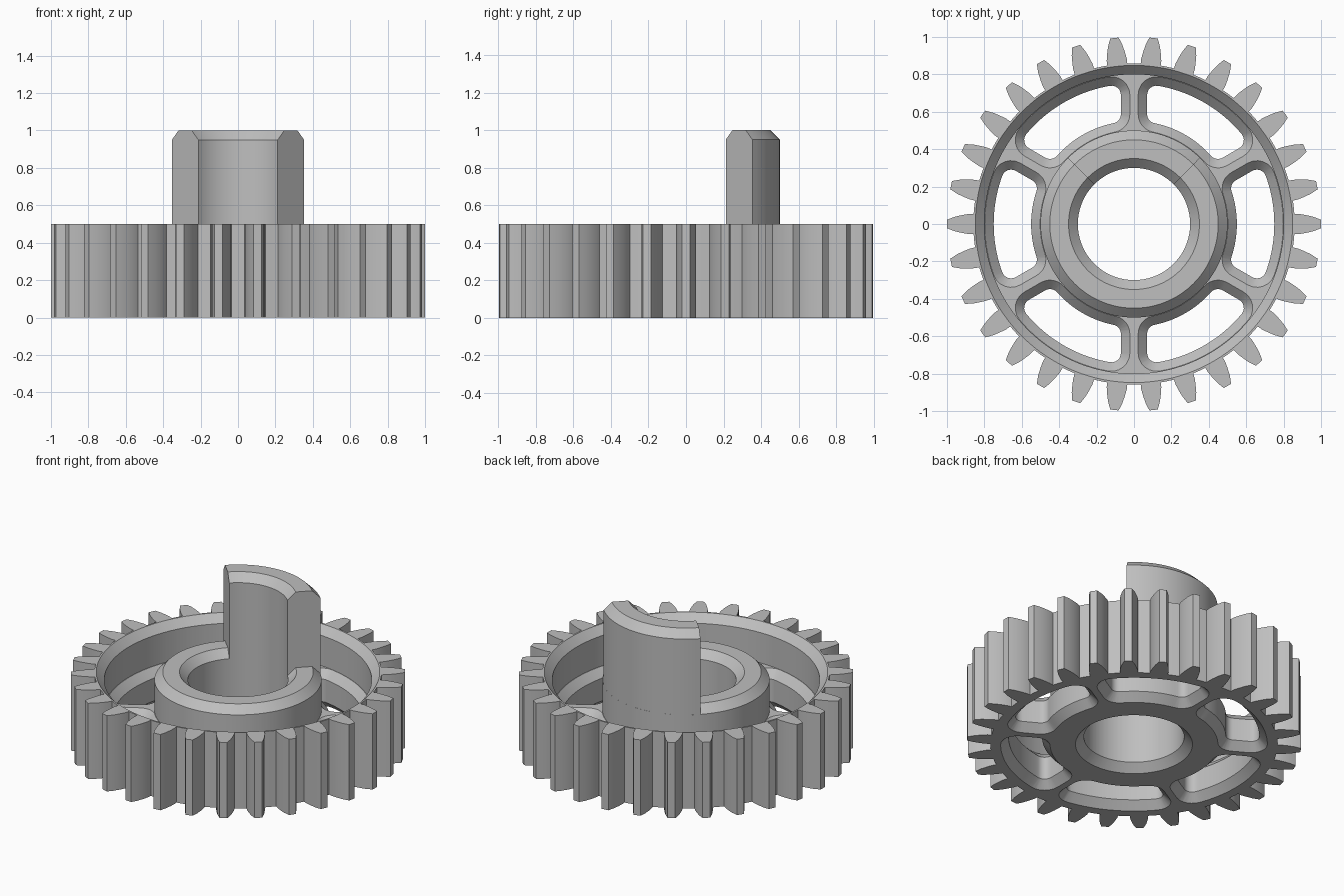
import bpy, bmesh
from math import sin, cos, pi, radians, sqrt, atan2

if "Cube" in bpy.data.objects:
    bpy.data.objects.remove(bpy.data.objects["Cube"])

grey = bpy.data.materials.new("plain_grey")
grey.use_nodes = True
grey.diffuse_color = (0.52, 0.52, 0.52, 1)
grey.node_tree.nodes["Principled BSDF"].inputs["Base Color"].default_value = grey.diffuse_color

TEETH, SPOKES = 30, 6
CHAMFER, WEB_TOP, GEAR_TOP = 0.05, 0.25, 0.5


def polar(r, a, z):
    return (r * cos(a), r * sin(a), z)


def loft(name, rings, around=True, along=False, caps=False):
    """Skin a list of equal-length point rings."""
    bm = bmesh.new()
    rows = [[bm.verts.new(p) for p in ring] for ring in rings]
    n, m = len(rows[0]), len(rows)
    for i in range(m if along else m - 1):
        a, b = rows[i], rows[(i + 1) % m]
        for j in range(n if around else n - 1):
            k = (j + 1) % n
            bm.faces.new((a[j], a[k], b[k], b[j]))
    if caps:
        bm.faces.new(rows[0])
        bm.faces.new(rows[-1])
    bmesh.ops.recalc_face_normals(bm, faces=bm.faces)
    mesh = bpy.data.meshes.new(name)
    bm.to_mesh(mesh)
    bm.free()
    mesh.materials.append(grey)
    obj = bpy.data.objects.new(name, mesh)
    bpy.context.collection.objects.link(obj)
    return obj


def activate(obj):
    bpy.ops.object.select_all(action='DESELECT')
    obj.select_set(True)
    bpy.context.view_layer.objects.active = obj


# Toothed outline: (radius, half angle) down one curved flank, mirrored per tooth
flank = [(0.859, 0.063), (0.885, 0.061), (0.92, 0.052), (0.96, 0.04), (1.0, 0.0225)]
tooth = [(r, -a) for r, a in flank] + [(r, a) for r, a in reversed(flank)]
tooth.append((flank[0][0], pi / TEETH))
outline = [(r, a + 2 * pi * t / TEETH) for t in range(TEETH) for r, a in tooth]

# Gear body: rim, recessed web, hub and bore, in one closed skin
profile = [(0.848, GEAR_TOP), (0.8, 0.45), (0.8, WEB_TOP), (0.5, WEB_TOP), (0.5, 0.45),
           (0.45, GEAR_TOP), (0.35, GEAR_TOP), (0.3, 0.45), (0.3, CHAMFER), (0.35, 0)]
rings = [[polar(r, a, z) for r, a in outline] for z in (0, GEAR_TOP)]
rings += [[polar(r, a, z) for _, a in outline] for r, z in profile]
gear = loft("gear_body", rings, along=True)


def window(d, z, turn):
    """Rounded ring sector between two spokes, grown outward by d."""
    r_in, r_out, side, c = 0.55 - d, 0.75 + d, 0.07 - d, 0.05 + d
    spoke = pi / SPOKES

    def corner(radius):
        t = sqrt(radius ** 2 - (side + c) ** 2)
        return (t * cos(spoke) + (side + c) * sin(spoke),
                t * sin(spoke) - (side + c) * cos(spoke))

    def arc(cx, cy, r, a0, a1, n):
        return [(cx + r * cos(a0 + (a1 - a0) * i / n),
                 cy + r * sin(a0 + (a1 - a0) * i / n)) for i in range(n + 1)]

    outer, inner = corner(r_out - c), corner(r_in + c)
    ao, ai = atan2(outer[1], outer[0]), atan2(inner[1], inner[0])
    wall = spoke + pi / 2
    half = arc(0, 0, r_out, 0, ao, 10)[:-1] + arc(*outer, c, ao, wall, 6)
    half += arc(*inner, c, wall, ai + pi, 6) + arc(0, 0, r_in, ai, 0, 8)[1:]
    pts = half + [(x, -y) for x, y in half[-2:0:-1]]
    return [(x * cos(turn) - y * sin(turn), x * sin(turn) + y * cos(turn), z) for x, y in pts]


# Windows through the web, chamfered above and below
grow = CHAMFER - 0.002
sections = [(grow, -0.03), (grow, 0), (0, CHAMFER), (0, WEB_TOP - CHAMFER),
            (grow, WEB_TOP), (grow, WEB_TOP + 0.03)]
for k in range(SPOKES):
    cutter = loft("window_cutter", [window(d, z, 2 * pi * k / SPOKES) for d, z in sections], caps=True)
    cutter.hide_render = True
    cut = gear.modifiers.new("window", 'BOOLEAN')
    cut.operation, cut.solver, cut.object = 'DIFFERENCE', 'EXACT', cutter
    activate(gear)
    bpy.ops.object.modifier_apply(modifier=cut.name)
    bpy.data.objects.remove(cutter)

# Drive tab: quarter of the hub wall raised at the back
tab_profile = [(0.3, 0.45), (0.5, 0.45), (0.5, 0.95), (0.45, 1.0), (0.35, 1.0), (0.3, 0.95)]
steps = 24
tab = loft("drive_tab", [[polar(r, radians(45 + 90 * i / steps), z) for r, z in tab_profile]
                         for i in range(steps + 1)], caps=True)

for obj in (gear, tab):
    activate(obj)
    bpy.ops.object.shade_smooth_by_angle(angle=radians(25))
